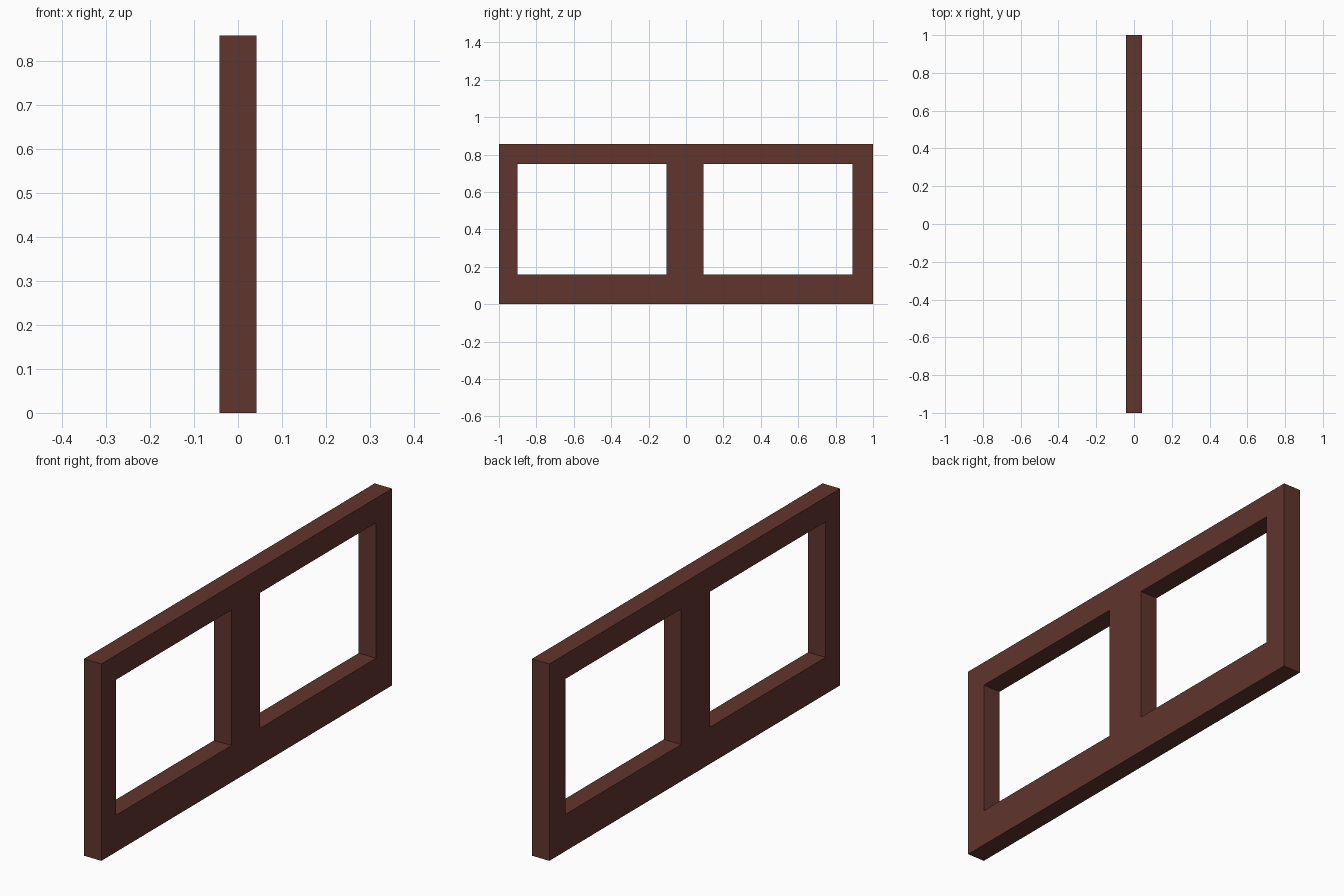
import bpy, bmesh

if "Cube" in bpy.data.objects:
    bpy.data.objects.remove(bpy.data.objects["Cube"])

# Grid lines of the frame: outer edges and opening edges
ys = [-1.0, -0.90, -0.105, 0.093, 0.89, 1.0]
zs = [0.0, 0.16, 0.75, 0.857]
half = 0.042
openings = {(1, 1), (3, 1)}

wood = bpy.data.materials.new("dark red brown wood")
wood.diffuse_color = (0.120, 0.035, 0.026, 1)
wood.use_nodes = True
wood.node_tree.nodes["Principled BSDF"].inputs["Base Color"].default_value = wood.diffuse_color

# Flat profile with two openings, in the plane x = -half
bm = bmesh.new()
v = [[bm.verts.new((-half, y, z)) for z in zs] for y in ys]
for i in range(len(ys) - 1):
    for j in range(len(zs) - 1):
        if (i, j) not in openings:
            bm.faces.new((v[i][j], v[i + 1][j], v[i + 1][j + 1], v[i][j + 1]))

# Extrude the profile to the full thickness, keeping the back faces
ext = bmesh.ops.extrude_face_region(bm, geom=bm.faces[:], use_keep_orig=True)
moved = [g for g in ext["geom"] if isinstance(g, bmesh.types.BMVert)]
bmesh.ops.translate(bm, verts=moved, vec=(2 * half, 0, 0))
bmesh.ops.recalc_face_normals(bm, faces=bm.faces[:])

mesh = bpy.data.meshes.new("window_frame")
bm.to_mesh(mesh)
bm.free()
mesh.materials.append(wood)
frame = bpy.data.objects.new("window_frame", mesh)
bpy.context.collection.objects.link(frame)
